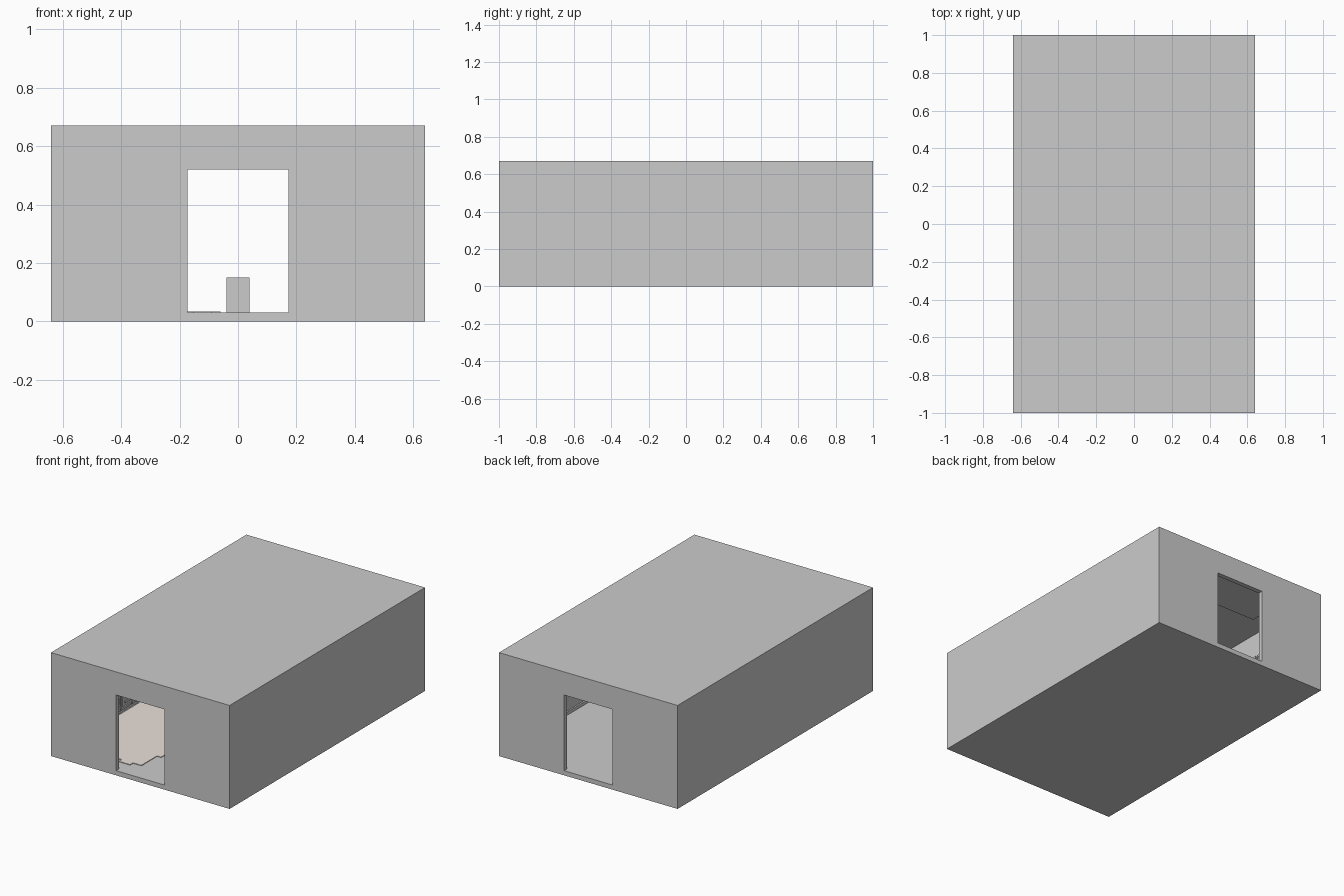
import bpy, bmesh
from mathutils import Vector

if "Cube" in bpy.data.objects:
    bpy.data.objects.remove(bpy.data.objects["Cube"])

W, D, H, T = 0.64, 1.0, 0.67, 0.03      # half width, half depth, height, wall thickness


def add_boxes(name, boxes, color=None):
    """One object from a list of (min corner, max corner) boxes."""
    bm = bmesh.new()
    for lo, hi in boxes:
        lo, hi = Vector(lo), Vector(hi)
        verts = bmesh.ops.create_cube(bm, size=1)["verts"]
        bmesh.ops.scale(bm, vec=hi - lo, verts=verts)
        bmesh.ops.translate(bm, vec=(lo + hi) / 2, verts=verts)
    return finish(name, bm, color)


def finish(name, bm, color=None):
    mesh = bpy.data.meshes.new(name)
    bm.to_mesh(mesh)
    bm.free()
    obj = bpy.data.objects.new(name, mesh)
    bpy.context.collection.objects.link(obj)
    if color:
        mat = bpy.data.materials.new(name + "_colour")
        mat.diffuse_color = color
        mat.use_nodes = True
        mat.node_tree.nodes["Principled BSDF"].inputs["Base Color"].default_value = mat.diffuse_color
        mesh.materials.append(mat)
    return obj


# Hollow hall with a doorway through the front and back walls
hall = add_boxes("hall_shell", [((-W, -D, 0), (W, D, H))])
cutters = [
    add_boxes("room_cutter", [((-W + T, -D + T, T), (W - T, D - T, H - T))]),
    add_boxes("doorway_cutter", [((-0.173, -1.2, T), (0.173, 1.2, 0.52))]),
]
bpy.context.view_layer.objects.active = hall
for cutter in cutters:
    mod = hall.modifiers.new("cut", "BOOLEAN")
    mod.operation = "DIFFERENCE"
    mod.solver = "EXACT"
    mod.object = cutter
    bpy.ops.object.modifier_apply(modifier=mod.name)
    bpy.data.objects.remove(cutter)

# Plinth in the middle of the room
add_boxes("plinth", [((-0.04, -0.04, T), (0.04, 0.04, 0.15))])

# Coloured floor mat with notched edges along the aisle and the front
step, tab = 0.1, 0.03
outline = [(-0.6, 0.86), (-0.09, 0.86)]
for i in range(8):
    y = 0.8 - i * 2 * step
    outline += [(-0.09, y), (-0.09 + tab, y), (-0.09 + tab, y - step), (-0.09, y - step)]
outline += [(-0.09, -0.86)]
for i in range(3):
    x = -0.15 - i * 0.16
    outline += [(x, -0.86), (x, -0.86 - tab), (x - 0.08, -0.86 - tab), (x - 0.08, -0.86)]
outline += [(-0.6, -0.86)]
bm = bmesh.new()
face = bm.faces.new([bm.verts.new((x, y, T)) for x, y in outline])
top = bmesh.ops.extrude_face_region(bm, geom=[face])["geom"]
bmesh.ops.translate(bm, vec=(0, 0, 0.004), verts=[v for v in top if isinstance(v, bmesh.types.BMVert)])
bmesh.ops.recalc_face_normals(bm, faces=bm.faces)
finish("floor_mat", bm, (0.82, 0.75, 0.70, 1))

# Key-pattern relief on the left wall, each unit a squared spiral of bars
bars = [(0, 0, 0.9, 0.12), (0, 0, 0.12, 0.9), (0, 0.78, 0.9, 0.9),
        (0.78, 0.3, 0.9, 0.9), (0.35, 0.3, 0.9, 0.42)]
unit, x0 = 0.11, -W + T
relief = []
for row in range(4):
    for col in range(16):
        y, z = -0.88 + col * unit, 0.05 + row * unit
        for a, b, c, d in bars:
            relief.append(((x0, y + a * unit, z + b * unit),
                           (x0 + 0.008, y + c * unit, z + d * unit)))
add_boxes("wall_key_relief", relief)

# Skirting along the right wall
add_boxes("skirting", [((W - T - 0.01, -0.96, T), (W - T, 0.96, 0.05))])

# Thin ceiling panels
for name, y in (("front", -0.74), ("middle", 0.0), ("back", 0.74)):
    add_boxes(name + "_ceiling_panel", [((-0.48, y - 0.19, H - T - 0.006), (0.48, y + 0.19, H - T))])
